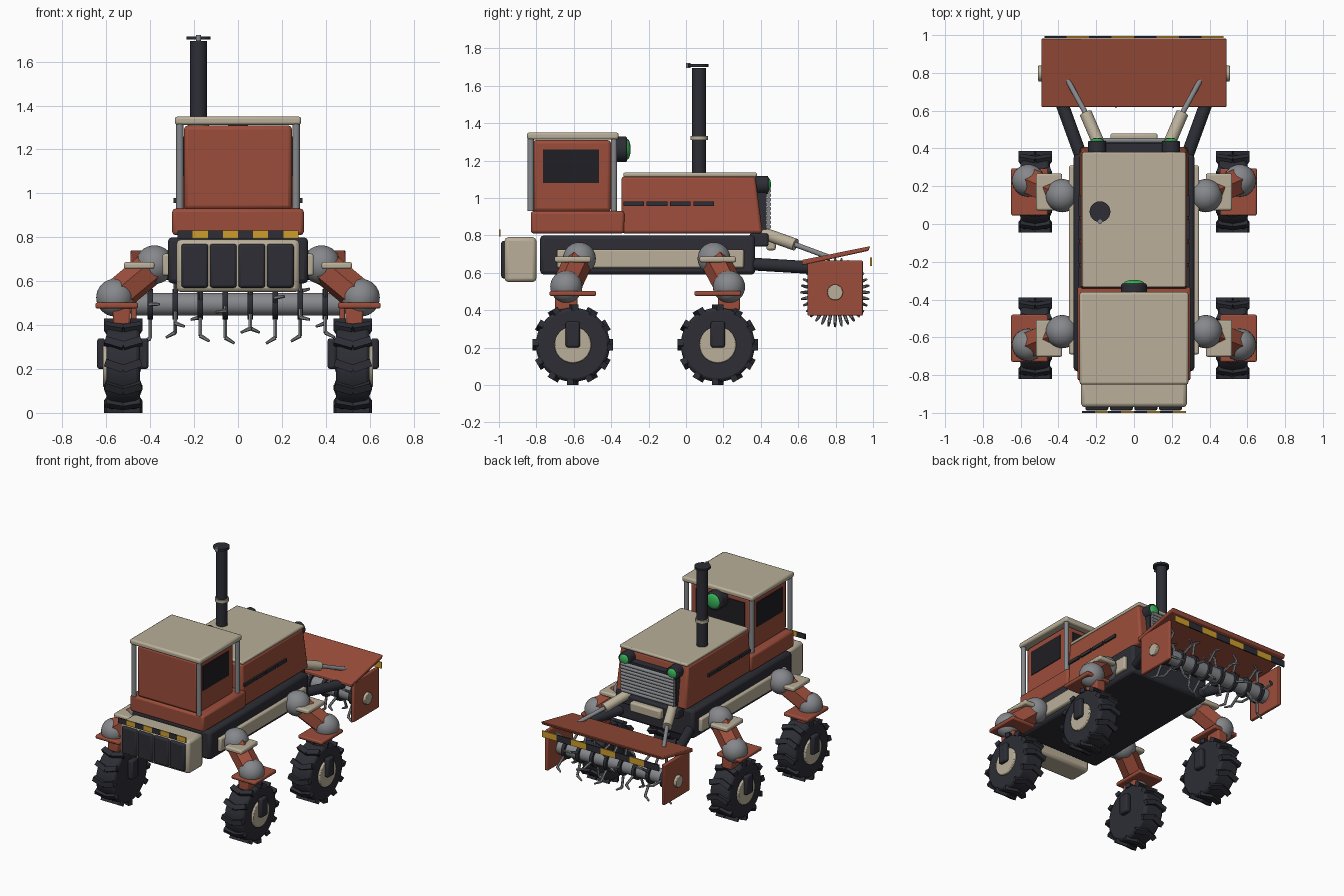
import bpy, bmesh, math
from mathutils import Matrix, Vector

if "Cube" in bpy.data.objects:
    bpy.data.objects.remove(bpy.data.objects["Cube"])


def material(name, rgb):
    m = bpy.data.materials.new(name)
    m.use_nodes = True
    m.diffuse_color = (*rgb, 1)
    m.node_tree.nodes["Principled BSDF"].inputs["Base Color"].default_value = (*rgb, 1)
    return m


RED = material("rust_red", (0.33, 0.075, 0.043))
BEIGE = material("beige", (0.49, 0.43, 0.32))
DARK = material("dark_grey", (0.026, 0.027, 0.036))
STEEL = material("steel", (0.24, 0.245, 0.26))
GLASS = material("dark_glass", (0.014, 0.014, 0.018))
YELLOW = material("warning_yellow", (0.62, 0.34, 0.025))
GREEN = material("lamp_green", (0.04, 0.45, 0.1))


def finish(name, bm, mat, bevel=0.0):
    bmesh.ops.recalc_face_normals(bm, faces=bm.faces)
    me = bpy.data.meshes.new(name)
    bm.to_mesh(me)
    bm.free()
    me.materials.append(mat)
    me.polygons.foreach_set("use_smooth", [True] * len(me.polygons))
    me.set_sharp_from_angle(angle=math.radians(32))
    ob = bpy.data.objects.new(name, me)
    bpy.context.scene.collection.objects.link(ob)
    if bevel:
        b = ob.modifiers.new("bevel", "BEVEL")
        b.width, b.segments, b.limit_method = bevel, 2, "ANGLE"
    return ob


def span(x, y, z):
    """Matrix fitting a unit cube to three ranges."""
    mid = Vector([(a + b) / 2 for a, b in (x, y, z)])
    return Matrix.Translation(mid) @ Matrix.Diagonal((x[1] - x[0], y[1] - y[0], z[1] - z[0], 1))


def box(name, x, y, z, mat, bevel=0.0):
    bm = bmesh.new()
    bmesh.ops.create_cube(bm, size=1, matrix=span(x, y, z))
    return finish(name, bm, mat, bevel)


def add_rod(bm, a, b, r, sides=24, r2=None):
    a, b = Vector(a), Vector(b)
    m = Matrix.Translation((a + b) / 2) @ (b - a).to_track_quat("Z", "Y").to_matrix().to_4x4()
    bmesh.ops.create_cone(bm, cap_ends=True, segments=sides, radius1=r,
                          radius2=r if r2 is None else r2, depth=(b - a).length, matrix=m)


def rod(name, a, b, r, mat, sides=24, bevel=0.0):
    bm = bmesh.new()
    add_rod(bm, a, b, r, sides)
    return finish(name, bm, mat, bevel)


def ball(name, c, r, mat, flat=1.0):
    bm = bmesh.new()
    m = Matrix.Translation(c) @ Matrix.Diagonal((1, flat, 1, 1))
    bmesh.ops.create_uvsphere(bm, u_segments=32, v_segments=16, radius=r, matrix=m)
    return finish(name, bm, mat)


def prism(name, profile, half, mat, bevel=0.0, top_half=None):
    """Side profile (y, z) extruded across x, optionally narrower at the top."""
    bm = bmesh.new()
    lo, hi = min(p[1] for p in profile), max(p[1] for p in profile)

    def width(z):
        return half + ((top_half or half) - half) * (z - lo) / (hi - lo)
    rings = [[bm.verts.new((s * width(z), y, z)) for y, z in profile] for s in (-1, 1)]
    n = len(profile)
    for ring in rings:
        bm.faces.new(ring)
    for i in range(n):
        j = (i + 1) % n
        bm.faces.new((rings[0][i], rings[0][j], rings[1][j], rings[1][i]))
    return finish(name, bm, mat, bevel)


def warning_strip(name, half, y, z):
    step = half / 4
    for i in range(8):
        x = -half + i * step
        box(f"{name}_{i}", (x, x + step), y, z, YELLOW if i % 2 else DARK)


# Chassis and front ballast
box("chassis", (-.32, .32), (-.78, .37), (.59, .80), DARK, .02)
box("ballast_frame", (-.28, .28), (-.97, -.80), (.55, .79), BEIGE, .02)
for i in range(4):
    x = -.258 + i * .13
    box(f"ballast_weight_{i}", (x, x + .122), (-.988, -.95), (.57, .77), DARK, .012)
warning_strip("front_warning_strip", .275, (-1.0, -.991), (.795, .832))

# Cab with roof, posts and windows
box("cab_base", (-.30, .30), (-.83, -.33), (.81, .93), RED, .015)
box("cab", (-.247, .247), (-.82, -.40), (.925, .31 + 1), RED, .02)
box("cab_roof", (-.288, .288), (-.85, -.36), (1.312, 1.35), BEIGE, .012)
box("rear_window", (-.2, .2), (-.405, -.394), (1.06, 1.27), GLASS)
for s, side in ((-1, "right"), (1, "left")):
    box(f"{side}_window", sorted((s * .24, s * .252)), (-.765, -.465), (1.08, 1.26), GLASS)
    for y, end in ((-.83, "front"), (-.385, "rear")):
        rod(f"{side}_{end}_post", (s * .265, y, .93), (s * .265, y, 1.32), .017, STEEL)
rod("cab_lamp_housing", (0, -.40, 1.26), (0, -.315, 1.26), .068, DARK, 32, .008)
ball("cab_lamp_lens", (0, -.315, 1.26), .055, GREEN, .35)

# Engine hood, vents and exhaust
prism("hood", [(-.345, .81), (.41, .81), (.37, 1.115), (-.345, 1.115)], .288, RED, .015, .275)
box("hood_cover", (-.275, .275), (-.335, .38), (1.112, 1.135), BEIGE, .008)
for s, side in ((-1, "right"), (1, "left")):
    for i in range(4):
        y = -.335 + i * .125
        box(f"{side}_vent_{i}", sorted((s * .27, s * .293)), (y, y + .11), (.957, .98), DARK)
rod("exhaust_pipe", (-.18, .07, 1.12), (-.18, .07, 1.695), .038, DARK)
rod("exhaust_collar", (-.18, .07, 1.31), (-.18, .07, 1.332), .047, BEIGE)
rod("exhaust_lid", (-.18, .065, 1.7), (-.18, .065, 1.715), .055, DARK)
rod("lid_hinge", (-.18, .012, 1.695), (-.18, .012, 1.722), .012, STEEL, 12)

# Rear grille and lamps
box("grille_panel", (-.22, .22), (.37, .43), (.83, 1.06), DARK)
bm = bmesh.new()
for i in range(9):
    z = .845 + i * .024
    add_rod(bm, (-.215, .442, z), (.215, .442, z), .013, 12)
finish("grille_slats", bm, STEEL)
for s, side in ((-1, "right"), (1, "left")):
    rod(f"{side}_lamp_housing", (s * .195, .37, 1.07), (s * .195, .44, 1.07), .048, DARK, 24, .006)
    ball(f"{side}_lamp_lens", (s * .195, .44, 1.07), .036, GREEN, .4)
box("hitch_beam", (-.125, .125), (.43, .48), (.72, .79), BEIGE, .012)
box("hitch_bracket", (-.24, .24), (.34, .44), (.74, .81), DARK, .01)


def leg(s, y, hip_y, knee_y, name):
    hip, knee = (s * .38, hip_y, .675), (s * .56, knee_y, .525)
    rod(name + "_hip_axle", (s * .30, hip_y, .675), hip, .065, STEEL)
    ball(name + "_hip", hip, .088, STEEL)
    rod(name + "_link", hip, knee, .078, RED, 6)
    ball(name + "_knee", knee, .086, STEEL)
    box(name + "_link_guard", sorted((s * .38, s * .52)), (y - .098, y + .098), (.655, .687), BEIGE, .01)
    box(name + "_fender", sorted((s * .455, s * .65)), (y - .125, y + .125), (.476, .502), RED, .008)
    box(name + "_fender_neck", sorted((s * .49, s * .57)),
        (knee_y - .06, knee_y + .06), (.40, .48), RED, .01)
    c, x = .215, s * .523
    rod(name + "_tyre", (x - .077, y, c), (x + .077, y, c), .198, DARK, 40, .018)
    rod(name + "_hub", (s * .59, y, c), (s * .615, y, c), .098, BEIGE, 32, .006)
    for a, b, part in ((.605, .642, "outer"), (.408, .45, "inner")):
        box(f"{name}_{part}_drive", sorted((s * a, s * b)), (y - .038, y + .038), (.20, .34), DARK, .012)
    # Chevron lugs around the tyre
    bm = bmesh.new()
    for k in range(12):
        turn = Matrix.Translation((x, y, c)) @ Matrix.Rotation(k * math.tau / 12, 4, "X")
        for t in (-1, 1):
            m = (turn @ Matrix.Translation((t * .041, 0, .2)) @ Matrix.Rotation(t * .32, 4, "Z")
                 @ Matrix.Diagonal((.088, .036, .032, 1)))
            bmesh.ops.create_cube(bm, size=1, matrix=m)
    finish(name + "_lugs", bm, DARK)


for s, side in ((-1, "right"), (1, "left")):
    box(f"{side}_rail", sorted((s * .30, s * .345)), (-.69, .31), (.625, .725), BEIGE, .01)
    leg(s, -.605, -.57, -.64, f"{side}_front")
    leg(s, .17, .15, .23, f"{side}_rear")

    # Lift arms and rams carrying the tiller
    rod(f"{side}_lift_arm", (s * .27, .33, .648), (s * .39, .66, .628), .034, DARK)
    start, mid, end = (s * .18, .41, .812), (s * .255, .585, .75), (s * .35, .76, .685)
    rod(f"{side}_ram_body", start, mid, .033, BEIGE)
    rod(f"{side}_ram_rod", mid, end, .014, STEEL, 16)

    # Tiller end plates
    box(f"{side}_tiller_end", sorted((s * .462, s * .487)), (.65, .945), (.37, .665), RED, .006)
    rod(f"{side}_rotor_bearing", (s * .48, .797, .495), (s * .507, .797, .495), .042, BEIGE, 24, .004)

# Tiller cover, rotor and bent tines
prism("tiller_cover", [(.62, .64), (.975, .717), (.985, .742), (.62, .668)], .49, RED, .006)
warning_strip("rear_warning_strip", .475, (.985, .994), (.636, .682))
rod("rotor_shaft", (-.47, .797, .495), (.47, .797, .495), .052, STEEL)
tines, discs = bmesh.new(), bmesh.new()
for i in range(8):
    x = -.4 + i * .114
    add_rod(discs, (x - .012, .797, .495), (x + .012, .797, .495), .07, 20)
    for k in range(4):
        a = k * math.tau / 4 + i * math.tau / 32 * 3
        out = Vector((0, math.cos(a), math.sin(a)))
        root = Vector((x, .797, .495))
        bend = root + out * .155
        side = -1 if k % 2 else 1
        add_rod(tines, root + out * .05, bend, .009, 6)
        add_rod(tines, bend, root + out * .182 + Vector((side * .042, 0, 0)), .01, 6, .006)
finish("rotor_tines", tines, STEEL)
finish("rotor_discs", discs, DARK)
